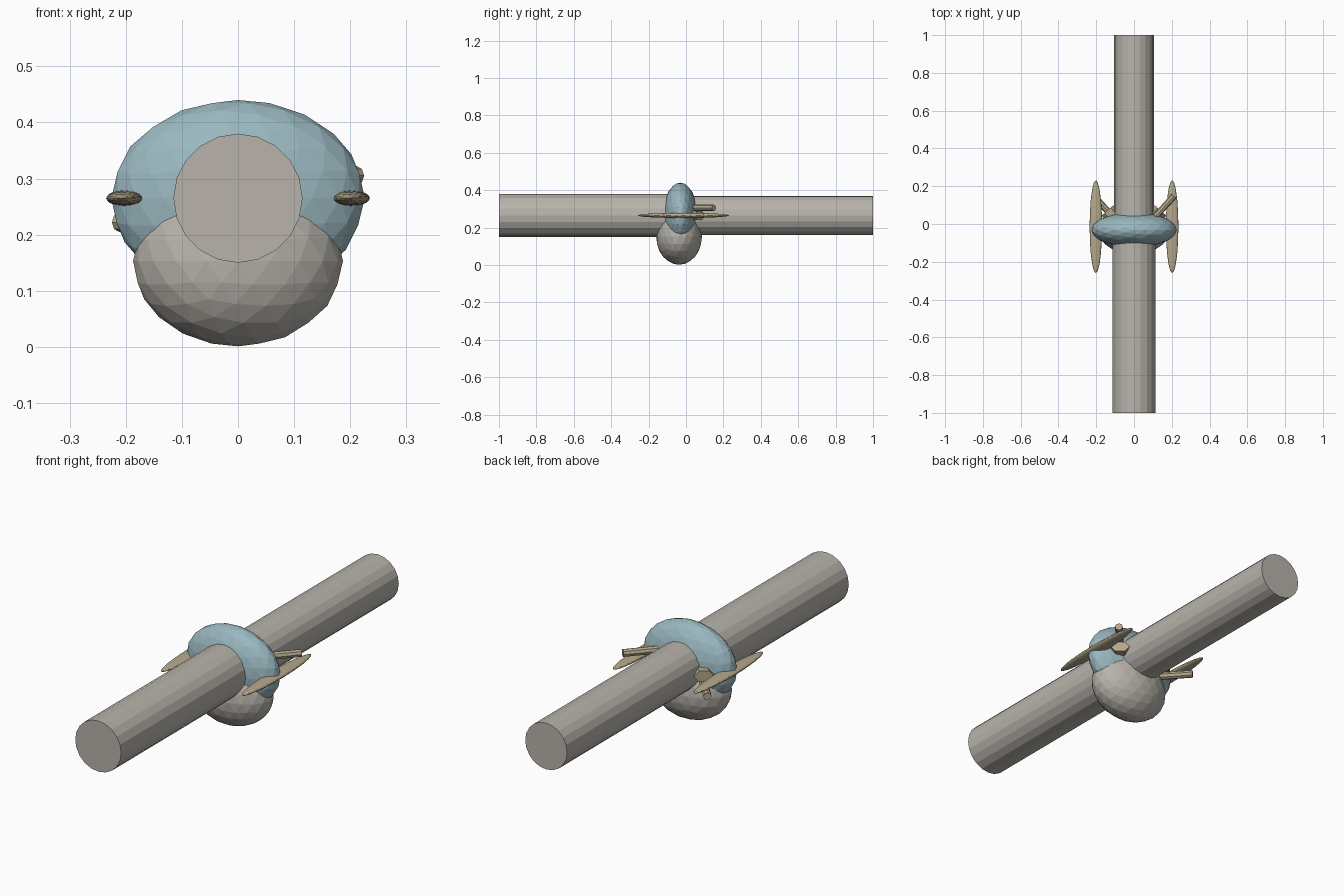
import bpy, math
from mathutils import Vector, Matrix

if "Cube" in bpy.data.objects:
    bpy.data.objects.remove(bpy.data.objects["Cube"])


def material(name, rgb):
    m = bpy.data.materials.new(name)
    m.diffuse_color = (*rgb, 1)
    m.use_nodes = True
    m.node_tree.nodes["Principled BSDF"].inputs["Base Color"].default_value = m.diffuse_color
    return m


GREY = material("warm grey", (0.48, 0.455, 0.41))
BLUE = material("dusty blue", (0.32, 0.475, 0.52))
TAN = material("tan", (0.46, 0.39, 0.26))


def finish(name, mat):
    o = bpy.context.object
    o.name = name
    o.data.materials.append(mat)
    return o


def ellipsoid(name, centre, radii, mat):
    bpy.ops.mesh.primitive_ico_sphere_add(subdivisions=3, radius=1, location=centre)
    o = finish(name, mat)
    o.scale = radii
    return o


def rod(name, start, end, rx, rz, sides, mat, turn=0.0):
    """Prism from start to end (both at one height), rx wide and rz high."""
    a, b = Vector(start), Vector(end)
    bpy.ops.mesh.primitive_cylinder_add(vertices=sides, radius=1, depth=(b - a).length)
    o = finish(name, mat)
    o.data.transform(Matrix.Rotation(turn, 4, 'Z'))
    o.data.transform(Matrix.Diagonal((rx, rz, 1, 1)))
    axis = (b - a).normalized()
    up = Vector((0, 0, 1))
    side = up.cross(axis)
    rot = Matrix((side, up, axis)).transposed().to_4x4()
    o.matrix_world = Matrix.Translation((a + b) / 2) @ rot
    return o


# Long tubes, front one slightly thicker
rod("front_tube", (0, -1, 0.265), (0, -0.03, 0.265), 0.115, 0.115, 20, GREY)
rod("rear_tube", (0, -0.03, 0.265), (0, 1, 0.265), 0.105, 0.105, 20, GREY)

# Central collar and belly
ellipsoid("collar", (0, -0.031, 0.265), (0.226, 0.093, 0.175), BLUE)
ellipsoid("belly", (0, -0.037, 0.153), (0.187, 0.123, 0.152), GREY)

# Side fins, mounts and pegs (pegs sit at different heights)
for s, label, peg_z in ((1, "right", 0.305), (-1, "left", 0.222)):
    ellipsoid(label + "_fin", (s * 0.202, -0.014, 0.265), (0.033, 0.246, 0.014), TAN)
    rod(label + "_mount", (s * 0.085, 0.01, 0.265), (s * 0.14, 0.072, 0.265),
        0.042, 0.027, 6, TAN, math.radians(30))
    rod(label + "_peg", (s * 0.11, 0.035, peg_z), (s * 0.212, 0.149, peg_z),
        0.017, 0.017, 8, TAN)
